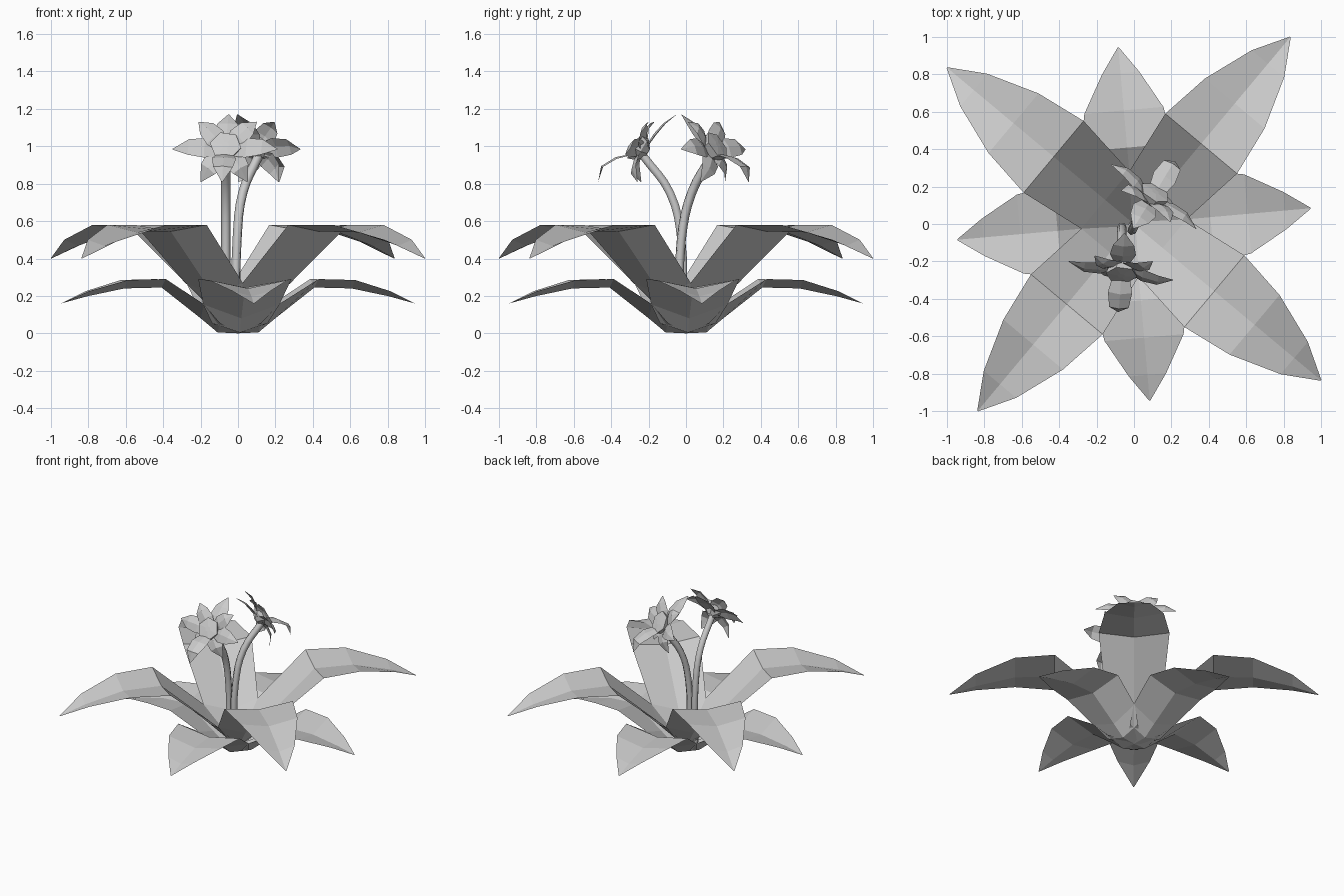
import bpy, math
from mathutils import Vector, Matrix

if "Cube" in bpy.data.objects:
    bpy.data.objects.remove(bpy.data.objects["Cube"])


def make_object(name, verts, faces):
    me = bpy.data.meshes.new(name)
    me.from_pydata([tuple(v) for v in verts], [], faces)
    me.update()
    ob = bpy.data.objects.new(name, me)
    bpy.context.collection.objects.link(ob)
    return ob


def strip(rows):
    """Rows of (left, middle, right) points joined into a folded blade."""
    verts = [p for row in rows for p in row]
    faces = []
    for i in range(len(rows) - 1):
        a, b = 3 * i, 3 * i + 3
        faces += [(a, b, b + 1, a + 1), (a + 1, b + 1, b + 2, a + 2)]
    return verts, faces


def leaf(name, profile, angle):
    """profile: radius, half width, edge height, midrib height."""
    rot = Matrix.Rotation(math.radians(angle), 4, 'Z')
    rows = [[rot @ Vector((r, w, ze)), rot @ Vector((r, 0, zm)),
             rot @ Vector((r, -w, ze))] for r, w, ze, zm in profile]
    return make_object(name, *strip(rows))


# Two whorls of four folded leaves
upper = [(0.02, 0.06, 0.05, 0.02), (0.2, 0.2, 0.27, 0.2),
         (0.56, 0.25, 0.58, 0.545), (0.84, 0.208, 0.58, 0.54),
         (1.117, 0.113, 0.50, 0.468), (1.303, 0.003, 0.40, 0.40)]
lower = [(0.0, 0.06, 0.01, 0.0), (0.11, 0.15, 0.055, 0.005),
         (0.2, 0.205, 0.155, 0.08), (0.41, 0.25, 0.29, 0.245),
         (0.61, 0.212, 0.285, 0.24), (0.81, 0.1, 0.225, 0.198),
         (0.948, 0.003, 0.16, 0.16)]
for i in range(4):
    leaf(f"upper_leaf_{i + 1}", upper, 50.1 + 90 * i)
    leaf(f"lower_leaf_{i + 1}", lower, 5.1 + 90 * i)


# Curved stems
def stem(name, pts):
    cu = bpy.data.curves.new(name, 'CURVE')
    cu.dimensions = '3D'
    cu.bevel_depth = 0.025
    cu.bevel_resolution = 1
    cu.resolution_u = 4
    cu.use_fill_caps = True
    sp = cu.splines.new('BEZIER')
    sp.bezier_points.add(len(pts) - 1)
    for bp, p in zip(sp.bezier_points, pts):
        bp.co = p
        bp.handle_left_type = bp.handle_right_type = 'AUTO'
    ob = bpy.data.objects.new(name, cu)
    bpy.context.collection.objects.link(ob)
    return ob


stem("front_stem", [(-0.065, -0.02, 0.05), (-0.065, -0.025, 0.5),
                    (-0.065, -0.085, 0.75), (-0.065, -0.23, 0.95)])
stem("back_stem", [(-0.01, -0.03, 0.05), (-0.005, -0.025, 0.5),
                   (0.025, 0.03, 0.75), (0.11, 0.14, 0.95)])

# Flowers: petals around a closed heart, tilted forward and up
centre = Vector((-0.065, -0.23, 0.98))
axis = Vector((-0.03, -0.85, 0.5)).normalized()
# petal tip, half width, lift along the flower axis
petals = [((-0.05, -0.05, 1.17), 0.07, 0.02), ((-0.21, -0.17, 1.13), 0.06, 0.03),
          ((0.10, -0.20, 1.13), 0.06, 0.03), ((-0.35, -0.20, 0.985), 0.06, 0.035),
          ((0.21, -0.30, 0.985), 0.06, 0.035), ((-0.20, -0.24, 0.81), 0.062, 0.045),
          ((0.05, -0.26, 0.81), 0.062, 0.045), ((-0.085, -0.47, 0.81), 0.065, 0.065)]


def flower(name, matrix):
    verts, faces = [], []
    for tip, w, lift in petals:
        d = Vector(tip) - centre
        side = d.cross(axis).normalized()
        rows = []
        for t, k, h in [(0.1, 0.6, 0.1), (0.4, 1.0, 0.9), (0.7, 0.8, 1.0), (1.0, 0.04, 0.0)]:
            p = centre + d * t + axis * lift * h
            rows.append([p + side * w * k - axis * 0.012 * k, p,
                         p - side * w * k - axis * 0.012 * k])
        v, f = strip(rows)
        n = len(verts)
        verts += v
        faces += [tuple(i + n for i in q) for q in f]
    # closed faceted heart of the flower
    u = axis.orthogonal().normalized()
    v2 = axis.cross(u)
    n = len(verts)
    rings = [(0.025, -0.03), (0.07, 0.005), (0.085, 0.05), (0.02, 0.055)]
    for r, h in rings:
        for j in range(6):
            a = j * math.tau / 6
            verts.append(centre + axis * h + (u * math.cos(a) + v2 * math.sin(a)) * r)
    for i in range(3):
        for j in range(6):
            a, b = n + 6 * i + j, n + 6 * i + (j + 1) % 6
            faces.append((a, b, b + 6, a + 6))
    faces.append(tuple(n + 18 + j for j in range(6)))
    return make_object(name, [matrix @ p for p in verts], faces)


flower("front_flower", Matrix.Identity(4))
flower("back_flower", Matrix.Translation((-0.07, -0.045, 0))
       @ Matrix.Rotation(math.radians(153), 4, 'Z'))
